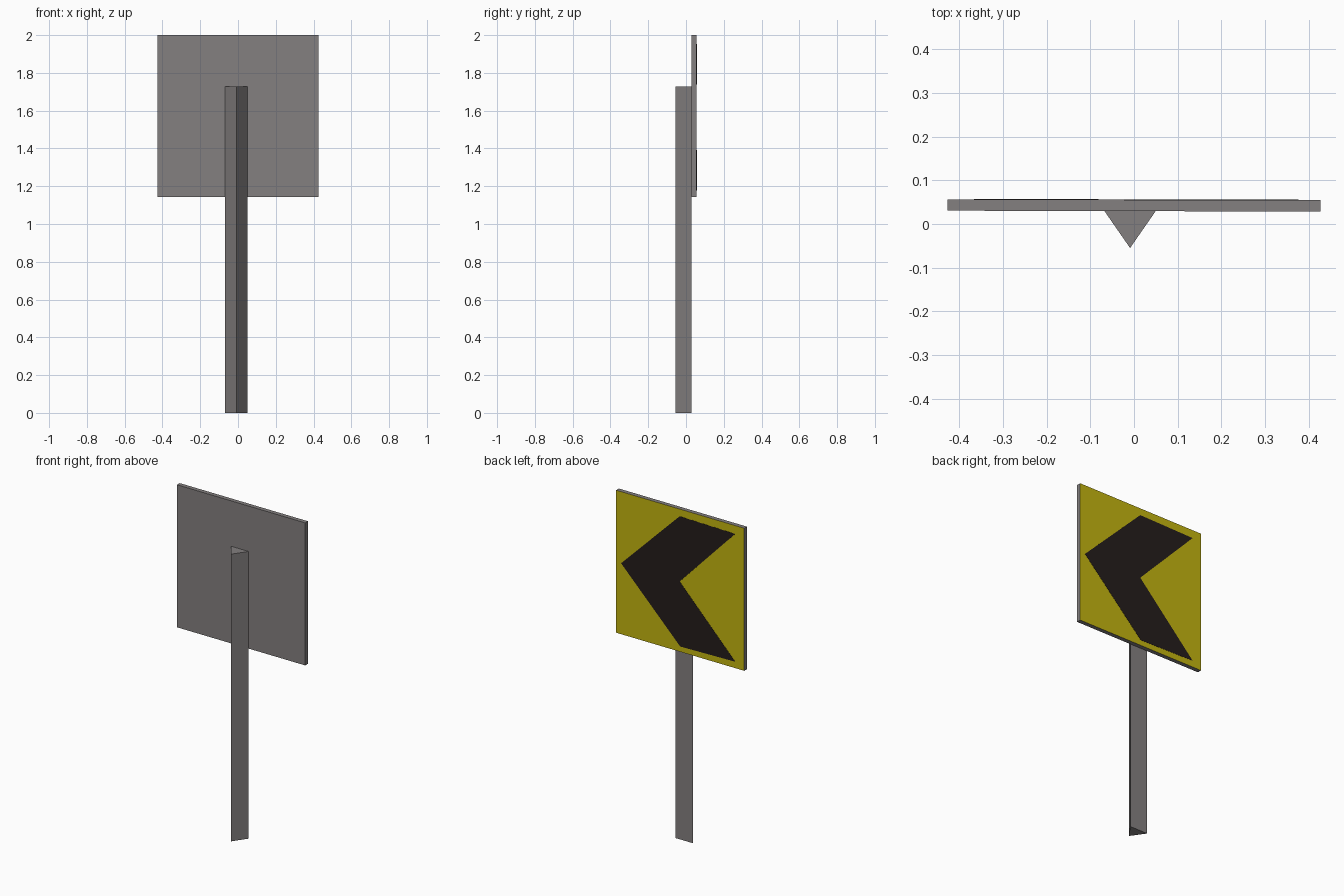
import bpy, bmesh
from mathutils import Vector

if "Cube" in bpy.data.objects:
    bpy.data.objects.remove(bpy.data.objects["Cube"])


def material(name, rgb):
    m = bpy.data.materials.new(name)
    m.diffuse_color = (*rgb, 1)
    m.use_nodes = True
    m.node_tree.nodes["Principled BSDF"].inputs["Base Color"].default_value = m.diffuse_color
    return m


grey = material("grey metal", (0.23, 0.215, 0.215))
yellow = material("sign yellow", (0.55, 0.46, 0.005))
black = material("arrow black", (0.018, 0.012, 0.011))


def prism(name, profile, direction, mats):
    """Extrude a closed flat outline along a direction."""
    bm = bmesh.new()
    face = bm.faces.new([bm.verts.new(p) for p in profile])
    ext = bmesh.ops.extrude_face_region(bm, geom=[face], use_keep_orig=True)
    moved = [g for g in ext["geom"] if isinstance(g, bmesh.types.BMVert)]
    bmesh.ops.translate(bm, verts=moved, vec=Vector(direction))
    bmesh.ops.recalc_face_normals(bm, faces=bm.faces)
    me = bpy.data.meshes.new(name)
    bm.to_mesh(me)
    bm.free()
    for m in mats:
        me.materials.append(m)
    ob = bpy.data.objects.new(name, me)
    bpy.context.collection.objects.link(ob)
    return ob


def lean(x):
    # the board is turned very slightly about the post
    return -0.0025 * x


# Triangular post
prism("post", [(-0.068, 0.03, 0), (0.05, 0.03, 0), (-0.009, -0.055, 0)],
      (0, 0, 1.727), [grey])

# Square board, yellow on the side facing +y
W, Z0, Z1, Y, T = 0.427, 1.143, 2.0, 0.0295, 0.026
board = prism("sign_board",
              [(x, Y + lean(x), z) for x, z in
               ((-W, Z0), (W, Z0), (W, Z1), (-W, Z1))],
              (0, T, 0), [grey, yellow])
for p in board.data.polygons:
    p.material_index = 1 if p.normal.y > 0.9 else 0

# Chevron arrow pointing towards +x
arrow = [(0.393, 1.57), (0.003, 1.957), (-0.367, 1.95),
         (0.003, 1.565), (-0.001, 1.175), (-0.367, 1.182)]
order = [0, 1, 2, 3, 5, 4]
prism("chevron_arrow",
      [(arrow[i][0], Y + T - 0.0005 + lean(arrow[i][0]), arrow[i][1]) for i in order],
      (0, 0.0015, 0), [black])
